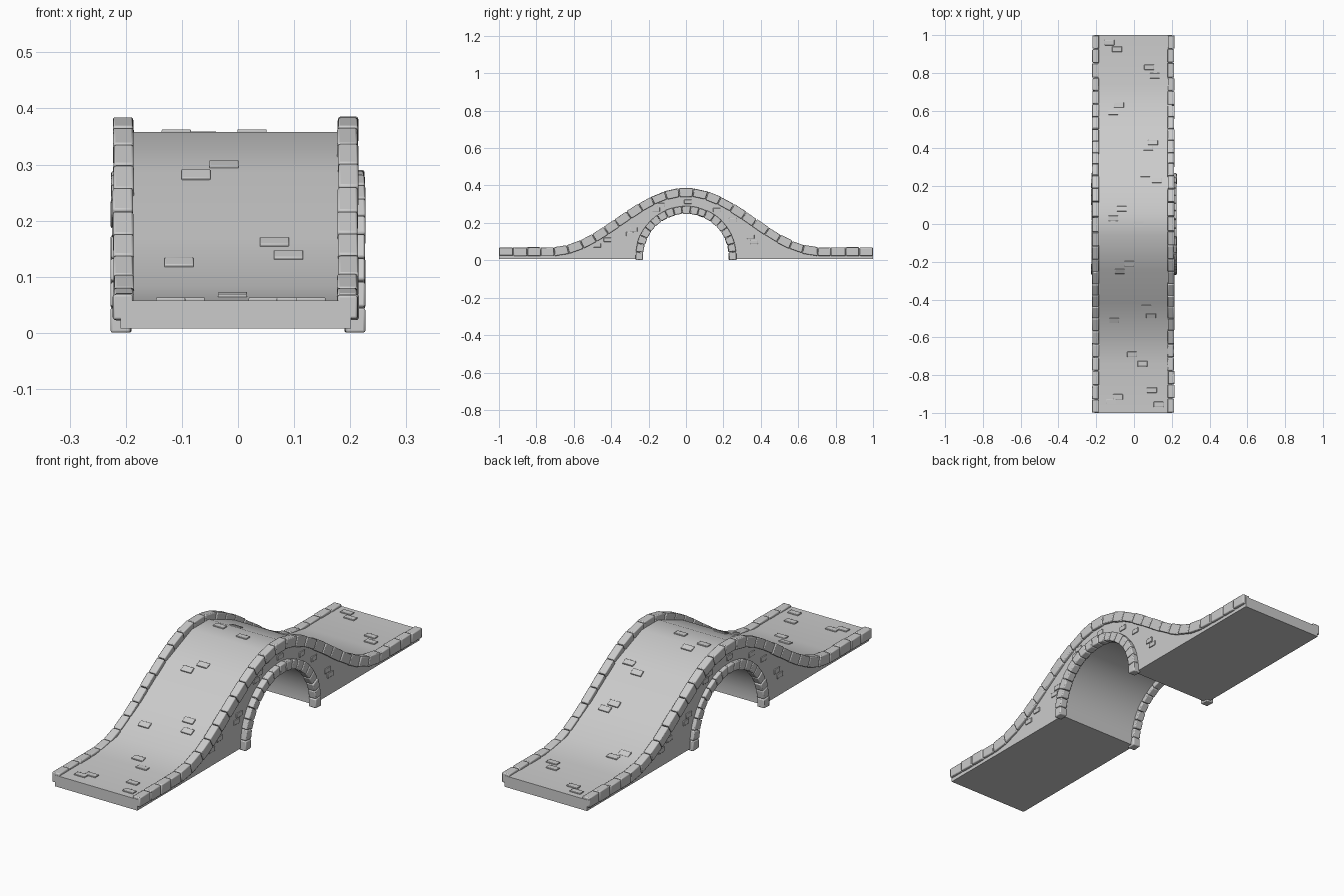
import bpy, bmesh, random
from math import sin, cos, pi, radians
from mathutils import Vector

if "Cube" in bpy.data.objects:
    bpy.data.objects.remove(bpy.data.objects["Cube"])

random.seed(4)
ARCH_Z, ARCH_R = 0.02, 0.247
CX = -0.004  # the masonry sits very slightly off centre


def hump(y, base, rise, half=0.72):
    return base + (rise * 0.5 * (1 + cos(pi * y / half)) if abs(y) < half else 0)


def prism(bm, pts, x0, x1):
    """Extrude a (y, z) outline from x0 to x1."""
    a = [bm.verts.new((x0, y, z)) for y, z in pts]
    b = [bm.verts.new((x1, y, z)) for y, z in pts]
    n = len(pts)
    bm.faces.new(a)
    bm.faces.new(b[::-1])
    for i in range(n):
        bm.faces.new((a[i], b[i], b[(i + 1) % n], a[(i + 1) % n]))


def finish(bm, name, bevel=0):
    bmesh.ops.recalc_face_normals(bm, faces=bm.faces)
    me = bpy.data.meshes.new(name)
    bm.to_mesh(me)
    bm.free()
    ob = bpy.data.objects.new(name, me)
    bpy.context.collection.objects.link(ob)
    if bevel:
        m = ob.modifiers.new("worn_edges", 'BEVEL')
        m.width, m.segments = bevel, 2
    bpy.ops.object.select_all(action='DESELECT')
    ob.select_set(True)
    bpy.context.view_layer.objects.active = ob
    bpy.ops.object.shade_smooth_by_angle(angle=radians(35))
    return ob


def resample(path, n):
    """Split a dense (y, z) path into n equal lengths: list of (point, normal)."""
    path = [Vector(p) for p in path]
    d = [0]
    for a, b in zip(path, path[1:]):
        d.append(d[-1] + (b - a).length)
    out, k = [], 0
    for i in range(n + 1):
        s = d[-1] * i / n
        if 0 < i < n:
            s += random.uniform(-0.05, 0.05) * d[-1] / n
        while k < len(path) - 2 and d[k + 1] < s:
            k += 1
        t = path[k + 1] - path[k]
        p = path[k] + t * ((s - d[k]) / (d[k + 1] - d[k]))
        t.normalize()
        out.append((p, Vector((-t.y, t.x))))
    return out


def stone_row(name, path, n, half, x0, x1, bevel):
    """A row of wedge stones following a path, with thin joints."""
    bm = bmesh.new()
    marks = resample(path, n)
    for (p, u), (q, v) in zip(marks, marks[1:]):
        gap = (q - p) * 0.02
        h = half + random.uniform(-0.0015, 0.0015)
        j = random.uniform(-0.0015, 0.0015)
        quad = [p + gap - u * h, q - gap - v * h, q - gap + v * h, p + gap + u * h]
        prism(bm, [(c.x, max(c.y, 0)) for c in quad], x0 + j, x1 + j)
    return finish(bm, name, bevel)


# Bridge body: humped deck above, half-round tunnel below
deck_y = [0.06, 0.24, 0.42, 0.59, 0.74, 1.0]
top = [(y, hump(y, 0.058, 0.305)) for y in [-v for v in deck_y[::-1]] + deck_y]
tunnel = [(ARCH_R * cos(pi * i / 24), ARCH_Z + ARCH_R * sin(pi * i / 24)) for i in range(25)]
outline = top + [(1.0, 0.008), (ARCH_R, 0.008)] + tunnel + [(-ARCH_R, 0.008), (-1.0, 0.008)]
bm = bmesh.new()
prism(bm, outline, CX - 0.205, CX + 0.205)
finish(bm, "bridge_body")

# Curb stones and arch stones on both sides
curb = [(-1 + i / 200, hump(-1 + i / 200, 0.046, 0.318)) for i in range(401)]
arch = []
for i in range(101):
    a = radians(184.5 - 189 * i / 100)
    arch.append((0.25 * cos(a), ARCH_Z + 0.25 * sin(a)))
for side, s in (("left", -1), ("right", 1)):
    c = CX + s * 0.2
    stone_row(side + "_curb_stones", curb, 29, 0.0225, c - 0.018, c + 0.018, 0.004)
    c = s * 0.208
    stone_row(side + "_arch_stones", arch, 19, 0.0205, c - 0.018, c + 0.018, 0.004)

# Scattered paving bricks standing just proud of the deck
deck_bricks = [(-.13, .96), (-.09, .925), (.08, .83), (.11, .785), (-.08, .63), (-.11, .59),
               (.10, .43), (.075, .40), (.06, .26), (.12, .23), (-.065, .08), (-.11, .03),
               (.025, 0), (-.025, -.21), (-.075, -.25), (.065, -.44), (.09, -.485), (-.105, -.51),
               (-.01, -.69), (.045, -.74), (.095, -.88), (-.085, -.915), (-.12, -.94), (.13, -.955)]


def deck_at(y):
    for (a, za), (b, zb) in zip(top, top[1:]):
        if a <= y <= b:
            t = Vector((b - a, zb - za)).normalized()
            return Vector((y, za + (zb - za) * (y - a) / (b - a))), t


bm = bmesh.new()
for x, y in deck_bricks:
    p, t = deck_at(y)
    n = Vector((-t.y, t.x))
    quad = [p + t * e * 0.014 + n * h for e, h in ((-1, -.008), (1, -.008), (1, .005), (-1, .005))]
    prism(bm, [tuple(c) for c in quad], x - 0.026, x + 0.026)
finish(bm, "deck_bricks", 0.002)

# Scattered bricks on the side walls
wall_bricks = [(-.135, .295), (-.16, .272), (.01, .313), (.165, .268), (.25, .215), (-.28, .165),
               (-.30, .14), (-.42, .11), (-.475, .08), (.345, .125), (.365, .098)]
bm = bmesh.new()
for s in (-1, 1):
    for y, z in wall_bricks:
        quad = [(s * y + a * 0.02, z + b * 0.011) for a, b in ((-1, -1), (1, -1), (1, 1), (-1, 1))]
        prism(bm, quad, CX + s * 0.195, CX + s * 0.209)
finish(bm, "wall_bricks", 0.002)
